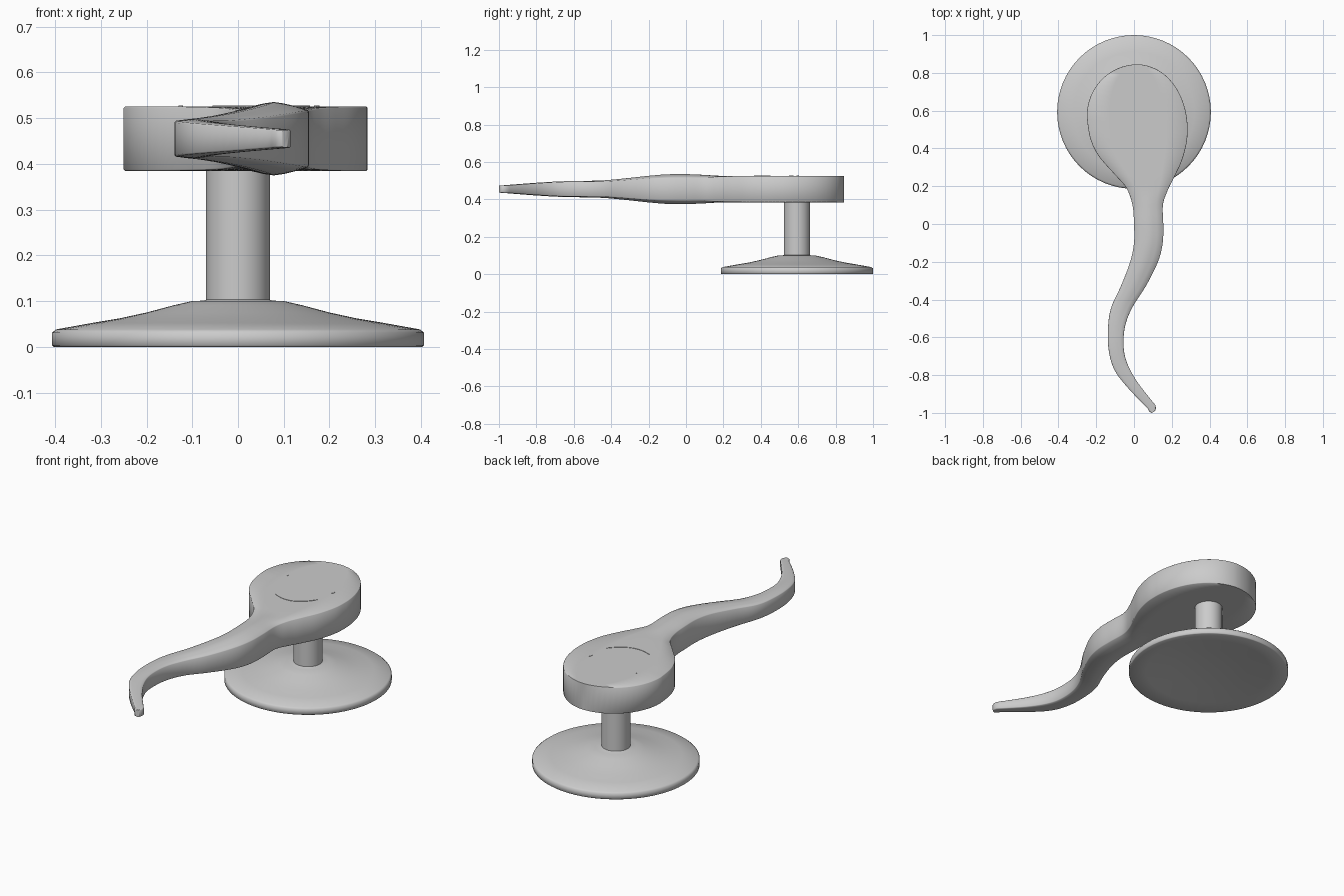
import bpy, bmesh, math
from mathutils import Vector

if "Cube" in bpy.data.objects:
    bpy.data.objects.remove(bpy.data.objects["Cube"])


def finish(bm, name, angle):
    bmesh.ops.recalc_face_normals(bm, faces=bm.faces)
    me = bpy.data.meshes.new(name)
    bm.to_mesh(me)
    bm.free()
    ob = bpy.data.objects.new(name, me)
    bpy.context.collection.objects.link(ob)
    bpy.ops.object.select_all(action='DESELECT')
    ob.select_set(True)
    bpy.context.view_layer.objects.active = ob
    bpy.ops.object.shade_smooth_by_angle(angle=math.radians(angle))
    return ob


def loft(rings, name, angle=35):
    bm = bmesh.new()
    vr = [[bm.verts.new(p) for p in ring] for ring in rings]
    n = len(vr[0])
    for a, b in zip(vr, vr[1:]):
        for i in range(n):
            bm.faces.new((a[i], a[(i + 1) % n], b[(i + 1) % n], b[i]))
    bm.faces.new(vr[0])
    bm.faces.new(vr[-1])
    return finish(bm, name, angle)


def catmull(p0, p1, p2, p3, t):
    return tuple(0.5 * (2 * b + (c - a) * t + (2 * a - 5 * b + 4 * c - d) * t * t
                        + (3 * b - a - 3 * c + d) * t ** 3)
                 for a, b, c, d in zip(p0, p1, p2, p3))


# pedestal: turned foot with a slightly hollow underside, and post
CY, SEG = 0.593, 64
profile = [(0.1, 0.03), (0.2, 0.021), (0.32, 0.009), (0.403, 0), (0.407, 0.003),
           (0.407, 0.031), (0.398, 0.038), (0.32, 0.052), (0.26, 0.062), (0.2, 0.075),
           (0.14, 0.091), (0.10, 0.1), (0.075, 0.101), (0.07, 0.103), (0.07, 0.39)]
loft([[(r * math.cos(2 * math.pi * i / SEG), CY + r * math.sin(2 * math.pi * i / SEG), z)
       for i in range(SEG)] for r, z in profile], "pedestal", 60)

# body: stations of left x, y, right x, y, half height, crown drop at the edges
ZC = 0.455
cap = []
for deg in [1, 3] + list(range(6, 91, 6)):
    a = math.radians(deg)
    y = 0.57 + 0.275 * math.cos(a)
    cap.append((0.0165 - 0.2665 * math.sin(a), y,
                0.0165 + 0.2665 * math.sin(a) - 0.012 * math.sin(2 * a),
                y - 0.04 * (1 - math.cos(a)) ** 2, 0.0705, 0.0))
keys = cap[-2:] + [
    (-0.232, 0.455, 0.280, 0.44, 0.0705, 0),
    (-0.187, 0.36, 0.255, 0.34, 0.0705, 0),
    (-0.10, 0.26, 0.214, 0.25, 0.0705, 0.001),
    (-0.04, 0.19, 0.177, 0.175, 0.071, 0.004),
    (-0.008, 0.10, 0.153, 0.10, 0.076, 0.014),
    (0.0, 0.0, 0.155, 0.0, 0.08, 0.018),
    (0.0, -0.1, 0.152, -0.1, 0.079, 0.018),
    (-0.02, -0.2, 0.127, -0.2, 0.071, 0.014),
    (-0.07, -0.33, 0.062, -0.33, 0.057, 0.01),
    (-0.12, -0.44, -0.008, -0.44, 0.047, 0.007),
    (-0.137, -0.54, -0.047, -0.54, 0.044, 0.005),
    (-0.135, -0.66, -0.055, -0.65, 0.042, 0.004),
    (-0.105, -0.77, -0.035, -0.74, 0.037, 0.003),
    (-0.03, -0.87, 0.02, -0.84, 0.03, 0.002),
    (0.074, -0.978, 0.114, -0.96, 0.021, 0.001)]
stations = cap[:-1]
for i in range(1, len(keys) - 1):
    stations += [catmull(keys[i - 1], keys[i], keys[i + 1], keys[min(i + 2, len(keys) - 1)], t / 5)
                 for t in range(5)]
# rounded tail tip
stations += [keys[-1], (0.081, -0.993, 0.116, -0.976, 0.02, 0.001),
             (0.095, -1.0, 0.112, -0.99, 0.019, 0.001)]


def section(s):
    l, r = Vector((s[0], s[1], 0)), Vector((s[2], s[3], 0))
    h, crown = s[4], s[5]
    inset = min(0.003 / (r - l).length, 0.2)
    ts = [inset, 0.22, 0.36, 0.5, 0.64, 0.78, 1 - inset]
    hs = [h - crown * abs(2 * t - 1) ** 1.4 for t in ts]
    edge = h - crown - 0.003
    ring = []
    for side, t, z in ([(1, t, z) for t, z in zip(ts, hs)] + [(1, 1, edge), (-1, 1, edge)]
                       + [(-1, t, z) for t, z in zip(reversed(ts), reversed(hs))]
                       + [(-1, 0, edge), (1, 0, edge)]):
        p = l.lerp(r, t)
        ring.append((p.x, p.y, ZC + side * z))
    return ring


loft([section(s) for s in stations], "body_and_tail", 60)

# smile: thin tapered crescent on the face
a, c, b = Vector((-0.055, 0.39)), Vector((0.07, 0.325)), Vector((0.157, 0.45))
smile = []
for i in range(25):
    t = i / 24
    p = a * (1 - t) ** 2 + c * 2 * t * (1 - t) + b * t * t
    d = ((c - a) * (1 - t) + (b - c) * t).normalized()
    w = Vector((-d.y, d.x)) * (0.001 + 0.005 * math.sin(math.pi * t))
    smile.append([(p.x + w.x, p.y + w.y, 0.52), (p.x - w.x, p.y - w.y, 0.52),
                  (p.x - w.x, p.y - w.y, 0.5275), (p.x + w.x, p.y + w.y, 0.5275)])
loft(smile, "smile")

# eyes: small low ovals
for name, x, y, rx, ry in (("left_eye", -0.125, 0.597, 0.005, 0.006),
                           ("right_eye", 0.172, 0.562, 0.006, 0.012)):
    loft([[(x + rx * math.cos(math.pi * i / 8), y + ry * math.sin(math.pi * i / 8), z)
           for i in range(16)] for z in (0.52, 0.5275)], name)
